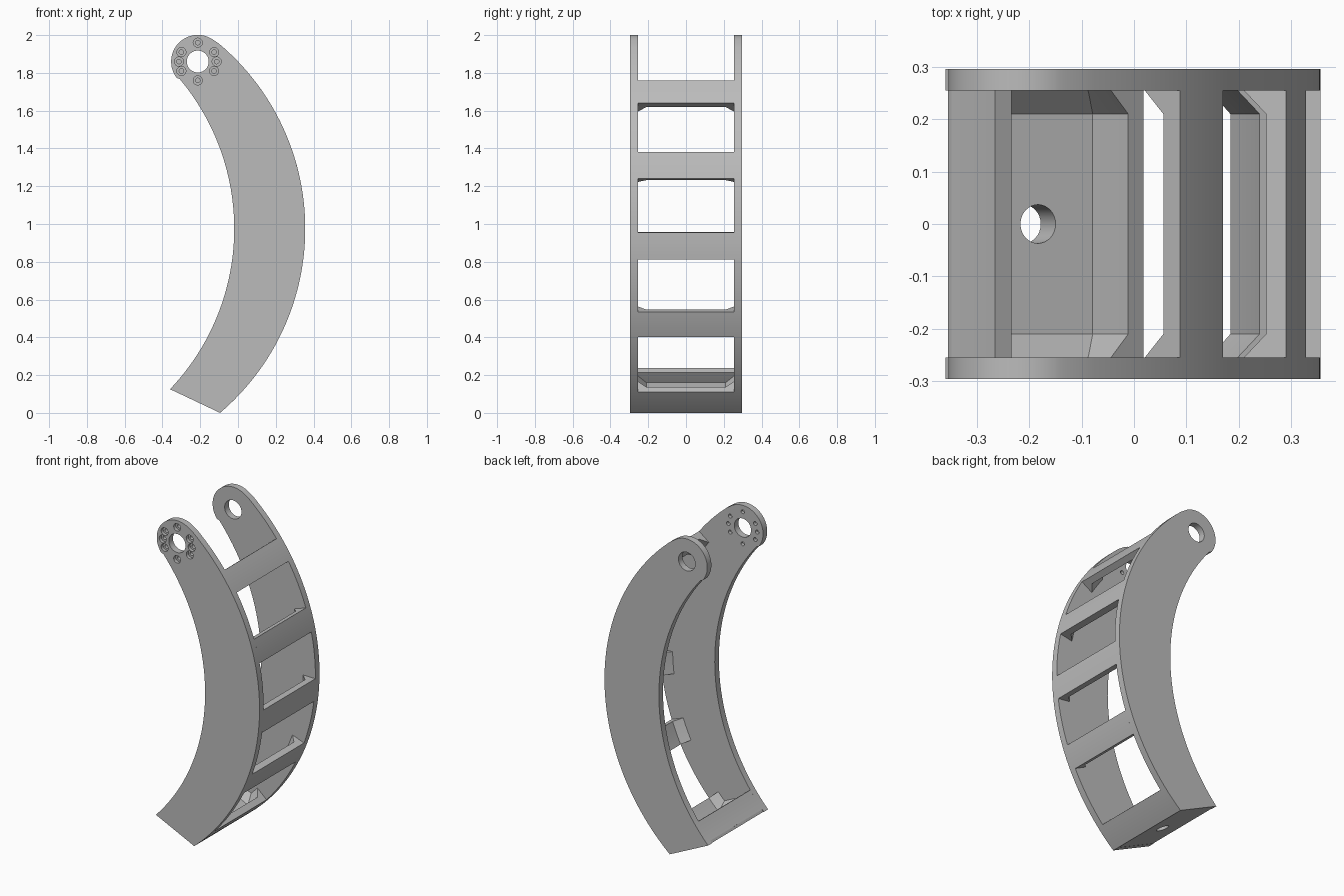
import bpy, bmesh, math
from mathutils import Vector, Matrix

if "Cube" in bpy.data.objects:
    bpy.data.objects.remove(bpy.data.objects["Cube"])

grey = bpy.data.materials.new("plain_grey")
grey.use_nodes = True
grey.diffuse_color = (0.5, 0.5, 0.5, 1)
grey.node_tree.nodes["Principled BSDF"].inputs["Base Color"].default_value = (0.5, 0.5, 0.5, 1)

# Main arcs as (centre x, centre z, radius), and the shared sizes
OUTER = (-0.923, 0.975, 1.279)
INNER = (-1.252, 0.975, 1.232)
PIVOT = (-0.213, 1.86, 0.141)
GAP, HALF, WALL, BEVEL = 0.255, 0.296, 0.04, 0.045


def arc(circle, start, end, steps):
    cx, cz, r = circle
    angles = [math.radians(start + (end - start) * i / steps) for i in range(steps + 1)]
    return [(cx + r * math.cos(a), cz + r * math.sin(a)) for a in angles]


def finish(name, bm, smooth=True):
    bmesh.ops.recalc_face_normals(bm, faces=bm.faces)
    mesh = bpy.data.meshes.new(name)
    bm.to_mesh(mesh)
    bm.free()
    obj = bpy.data.objects.new(name, mesh)
    bpy.context.collection.objects.link(obj)
    mesh.materials.append(grey)
    if smooth:
        shade(obj)
    return obj


def activate(obj):
    bpy.ops.object.select_all(action='DESELECT')
    obj.select_set(True)
    bpy.context.view_layer.objects.active = obj


def shade(obj):
    activate(obj)
    bpy.ops.object.shade_smooth_by_angle(angle=math.radians(25))


def loft(name, rings, smooth=True):
    """Skin a list of equal closed rings of points and cap both ends."""
    bm = bmesh.new()
    rows = [[bm.verts.new(p) for p in ring] for ring in rings]
    n = len(rows[0])
    for a, b in zip(rows, rows[1:]):
        for i in range(n):
            bm.faces.new((a[i], a[(i + 1) % n], b[(i + 1) % n], b[i]))
    bm.faces.new(rows[0])
    bm.faces.new(rows[-1])
    return finish(name, bm, smooth)


def extrude(name, outline, y0, y1, smooth=True):
    return loft(name, [[(x, y, z) for x, z in outline] for y in (y0, y1)], smooth)


def sweep(name, circle, section, start, end, steps):
    """Sweep a section of (radius, y) points round a circle's centre."""
    paths = [arc((circle[0], circle[1], r), start, end, steps) for r, y in section]
    return loft(name, [[(path[i][0], s[1], path[i][1]) for path, s in zip(paths, section)]
                       for i in range(steps + 1)])


def drill(obj, holes, axis, depth):
    """Cut round holes given as (centre, radius)."""
    bm = bmesh.new()
    turn = Vector((0, 0, 1)).rotation_difference(Vector(axis)).to_matrix().to_4x4()
    for centre, r in holes:
        bmesh.ops.create_cone(bm, cap_ends=True, segments=32, radius1=r, radius2=r,
                              depth=depth, matrix=Matrix.Translation(centre) @ turn)
    cutter = finish("hole_cutter", bm, False)
    cutter.hide_render = True
    mod = obj.modifiers.new("holes", 'BOOLEAN')
    mod.operation = 'DIFFERENCE'
    mod.solver = 'EXACT'
    mod.object = cutter
    activate(obj)
    bpy.ops.object.modifier_apply(modifier=mod.name)
    bpy.data.objects.remove(cutter)


# Curved side plates with a rounded pivot end
outline = (arc(OUTER, -49.66, 50, 64) + arc(PIVOT, 54, 218, 32)
           + arc(INNER, 40, -43.6, 56))
front_plate = extrude("front_side_plate", outline, -HALF, -GAP, False)
back_plate = extrude("back_side_plate", outline, GAP, HALF, False)

# Pivot holes, and the counterbored screw ring on the front plate
px, pz = PIVOT[:2]
ring = [(px + 0.1 * math.cos(math.radians(a)), pz + 0.1 * math.sin(math.radians(a)))
        for a in (0, 30, 90, 150, 180, 210, 270, 330)]
for plate in (front_plate, back_plate):
    drill(plate, [((px, math.copysign(HALF, plate.data.vertices[0].co.y), pz), 0.058)],
          (0, 1, 0), 0.2)
drill(front_plate, [((x, -HALF, z), 0.012) for x, z in ring], (0, 1, 0), 0.2)
drill(front_plate, [((x, -HALF, z), 0.024) for x, z in ring], (0, 1, 0), WALL)
shade(front_plate)
shade(back_plate)

# Spine cross bars with bevelled inner corners, and the spine foot
ro = OUTER[2]
ri = ro - WALL
bar = [(ro, -GAP), (ro, GAP), (ri - BEVEL, GAP), (ri, GAP - BEVEL),
       (ri, BEVEL - GAP), (ri - BEVEL, -GAP)]
for k in range(4):
    low = 31.3 - 19.33 * k
    sweep(f"cross_bar_{k + 1}", OUTER, bar, low, low + 6.5, 6)
sweep("spine_foot", OUTER, bar, -49.66, -42.6, 6)

# Lip on the inner side of the base
r = INNER[2]
lip = [(r, -GAP), (r, GAP), (r + WALL, GAP), (r + WALL, -GAP)]
sweep("base_lip", INNER, lip, -42.8, -36.8, 6)

# Sloping base floor with a bolt hole
floor = extrude("base_floor", [(-0.355, 0.124), (-0.095, 0.001), (-0.06, 0.059),
                               (-0.295, 0.169), (-0.345, 0.141)], -GAP, GAP, False)
normal = Vector((0.423, 0, 0.906))
drill(floor, [((-0.183, 0, 0.117), 0.037)], normal, 0.4)
shade(floor)

# Bevel strips between the floor and the side plates
for side, label in ((-1, "front"), (1, "back")):
    rings = []
    for x, z in ((-0.29, 0.167), (-0.07, 0.064)):
        corner = Vector((x, side * GAP, z))
        rings.append([corner, corner + normal * BEVEL, corner - Vector((0, side * BEVEL, 0))])
    loft(f"{label}_floor_bevel", rings, False)
